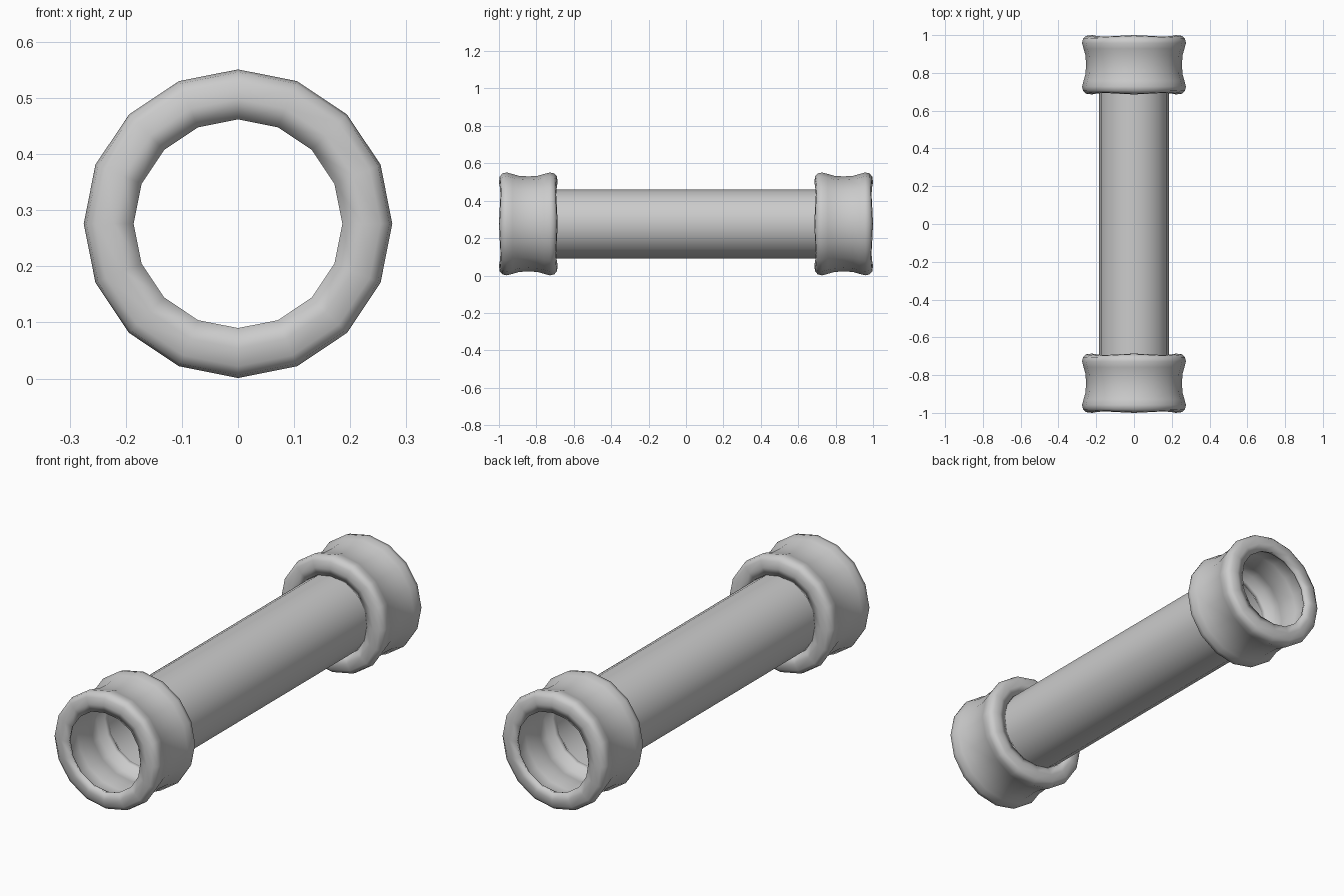
import bpy, bmesh, math

if "Cube" in bpy.data.objects:
    bpy.data.objects.remove(bpy.data.objects["Cube"])

SIDES = 16
AXIS_Z = 0.276


def lathe(name, profile, y0, closed=False, wave=0.0):
    """Revolve (offset along y, radius) points around the horizontal axis."""
    bm = bmesh.new()
    rings = []
    for off, r in profile:
        ring = []
        for i in range(SIDES):
            a = 2 * math.pi * i / SIDES
            # slight unevenness on the end faces
            w = wave * math.cos(4 * a) * (off / 0.15) if abs(off) > 0.14 else 0
            ring.append(bm.verts.new((r * math.sin(a), y0 + off + w,
                                      AXIS_Z + r * math.cos(a))))
        rings.append(ring)
    pairs = list(zip(rings, rings[1:]))
    if closed:
        pairs.append((rings[-1], rings[0]))
    for a, b in pairs:
        for i in range(SIDES):
            j = (i + 1) % SIDES
            bm.faces.new((a[i], a[j], b[j], b[i]))
    bmesh.ops.recalc_face_normals(bm, faces=bm.faces)
    for f in bm.faces:
        f.smooth = True
    mesh = bpy.data.meshes.new(name)
    bm.to_mesh(mesh)
    bm.free()
    obj = bpy.data.objects.new(name, mesh)
    bpy.context.collection.objects.link(obj)
    return obj


# Half of the collar section, from outer waist round the lip to inner waist
half = [(0.0, 0.254), (0.05, 0.257), (0.085, 0.267), (0.115, 0.275),
        (0.138, 0.27), (0.149, 0.254), (0.153, 0.222), (0.146, 0.186),
        (0.128, 0.194), (0.105, 0.222), (0.05, 0.214), (0.0, 0.207)]
section = half + [(-y, r) for y, r in reversed(half[1:-1])]

# Flared collars at both ends
for name, y in (("front_collar", -0.843), ("back_collar", 0.843)):
    lathe(name, section, y, closed=True, wave=0.004)

# Open pipe between the collars
lathe("pipe", [(-0.70, 0.185), (0.70, 0.185)], 0.0)
